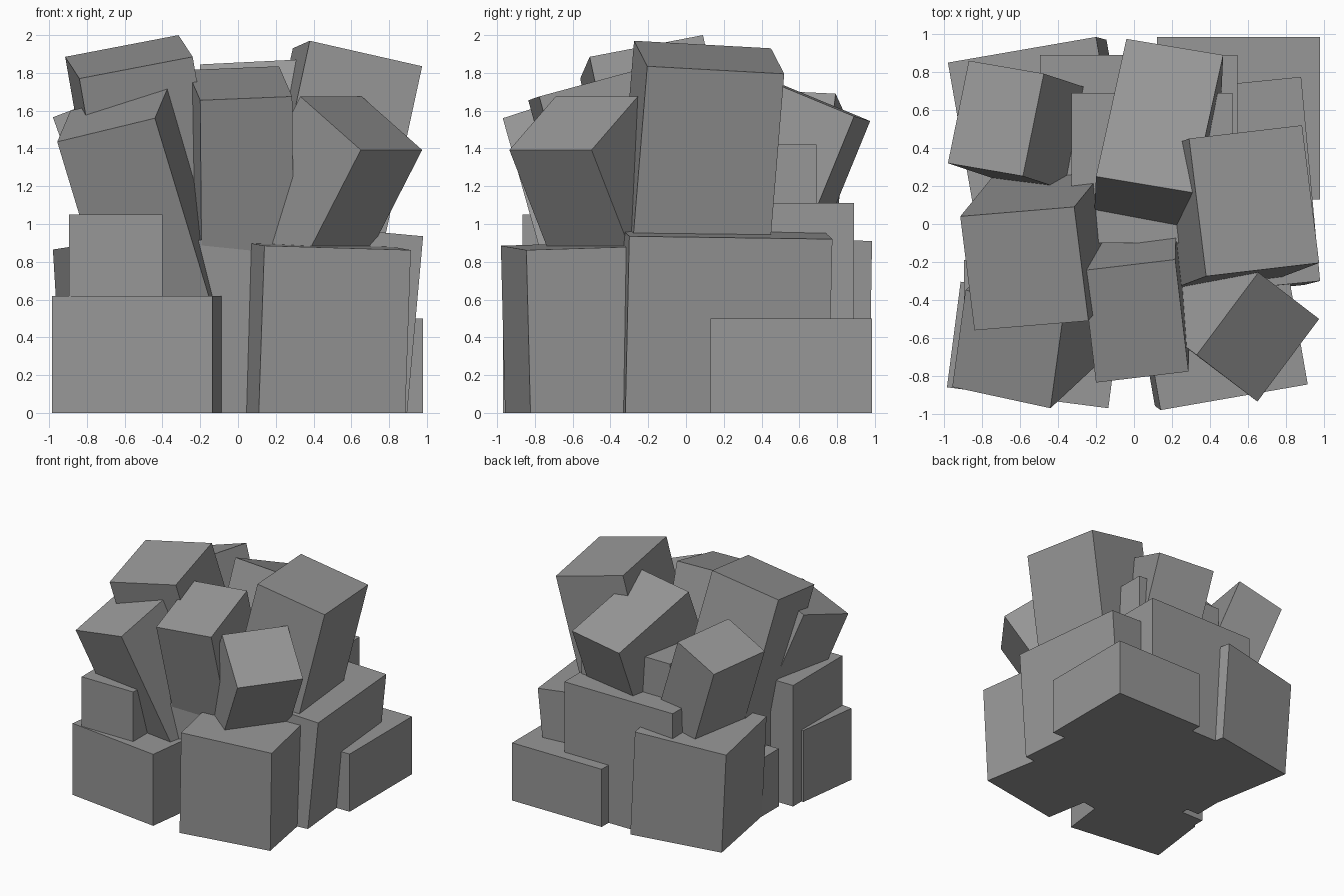
import bpy, bmesh
from mathutils import Vector

if "Cube" in bpy.data.objects:
    bpy.data.objects.remove(bpy.data.objects["Cube"])

stone = bpy.data.materials.new("stone grey")
stone.diffuse_color = (0.31, 0.31, 0.31, 1)
stone.use_nodes = True
stone.node_tree.nodes["Principled BSDF"].inputs["Base Color"].default_value = stone.diffuse_color


def block(name, corner, u, v, depth, w=None):
    """Box from one top corner, two top edges and a depth; trimmed flat at the ground."""
    p, u, v = Vector(corner), Vector(u), Vector(v)
    w = Vector(w) if w else -u.cross(v).normalized() * depth
    bm = bmesh.new()
    bmesh.ops.create_cube(bm, size=1)
    for vert in bm.verts:
        a, b, c = vert.co + Vector((0.5, 0.5, 0.5))
        vert.co = p + u * a + v * b + w * (1 - c)
    bmesh.ops.recalc_face_normals(bm, faces=bm.faces)
    if min(vert.co.z for vert in bm.verts) < -1e-4:
        cut = bmesh.ops.bisect_plane(bm, geom=bm.verts[:] + bm.edges[:] + bm.faces[:],
                                     plane_co=(0, 0, 0), plane_no=(0, 0, 1), clear_inner=True)
        edges = [e for e in cut["geom_cut"] if isinstance(e, bmesh.types.BMEdge)]
        bmesh.ops.contextual_create(bm, geom=edges)
        bmesh.ops.recalc_face_normals(bm, faces=bm.faces)
    mesh = bpy.data.meshes.new(name)
    bm.to_mesh(mesh)
    bm.free()
    mesh.materials.append(stone)
    bpy.context.collection.objects.link(bpy.data.objects.new(name, mesh))


def upright(name, x0, x1, y0, y1, top):
    block(name, (x0, y0, top), (x1 - x0, 0, 0), (0, y1 - y0, 0), top)


# square blocks standing on the ground
upright("back_right_low_block", 0.12, 0.98, 0.13, 0.985, 0.50)
upright("back_middle_block", -0.495, 0.545, 0.10, 0.89, 1.11)
upright("centre_tall_block", -0.33, 0.52, -0.10, 0.69, 1.42)
upright("front_left_block", -0.895, -0.40, -0.865, -0.19, 1.05)
upright("left_small_block", -0.80, -0.30, -0.13, 0.30, 0.50)

# turned and slightly leaning ground blocks
block("front_left_low_block", (-0.985, -0.86, 0.62), (0.85, -0.11, 0), (0.072, 0.556, 0), 0.62)
block("core_block", (-0.60, -0.69, 0.915), (0.95, 0.15, 0), (-0.13, 0.85, 0), 0.915)
block("front_right_block", (0.14, -0.98, 0.885), (0.775, 0.135, -0.023), (-0.135, 0.775, 0.024), 1.0)
block("right_block", (0.28, -0.37, 1.0), (0.70, 0.07, -0.065), (-0.10, 1.075, -0.015), 1.1)
block("back_left_block", (-0.85, 0.11, 0.885), (0.78, 0.135, 0.045), (-0.13, 0.74, -0.02), 1.0)

# leaning blocks of the upper layer
block("upper_front_left_block", (-0.957, -0.858, 1.435), (0.517, -0.112, 0.125), (0.07, 0.51, 0.165), 1.1)
block("upper_left_block", (-0.84, -0.56, 1.77), (0.60, 0.05, 0.115), (-0.075, 0.60, 0.115), 1.1)
block("upper_back_left_block", (-0.98, 0.32, 1.565), (0.395, -0.068, 0.15), (0.11, 0.54, -0.025), 1.0)
block("upper_back_block", (-0.20, 0.25, 1.845), (0.51, -0.085, 0.025), (0.16, 0.725, -0.30), 1.1)
block("upper_right_block", (0.38, -0.275, 1.97), (0.595, 0.07, -0.135), (-0.09, 0.725, -0.04), 1.0)
block("upper_front_block", (-0.20, -0.835, 1.655), (0.487, 0.058, 0.02), (-0.07, 0.59, 0.16), 0.95)
block("upper_front_right_block", (0.33, -0.69, 1.675), (0.32, -0.245, -0.283), (0.325, 0.435, 0), 0,
      w=(-0.41, 0.31, -0.80))
